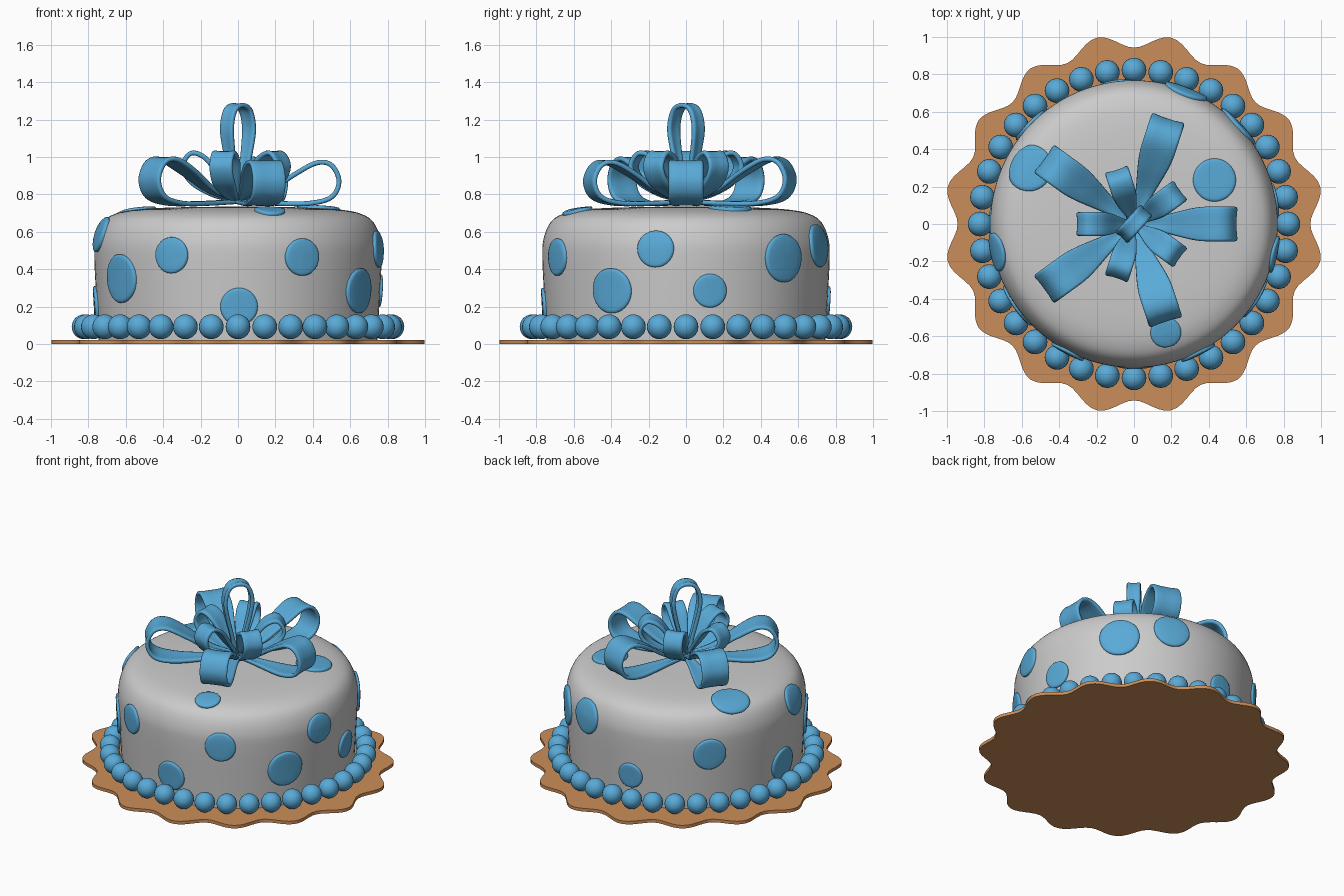
import bpy, bmesh, math
from math import sin, cos, radians, pi
from mathutils import Vector
from mathutils.bvhtree import BVHTree

if "Cube" in bpy.data.objects:
    bpy.data.objects.remove(bpy.data.objects["Cube"])


def material(name, rgb):
    m = bpy.data.materials.new(name)
    m.diffuse_color = (*rgb, 1)
    m.use_nodes = True
    m.node_tree.nodes["Principled BSDF"].inputs["Base Color"].default_value = m.diffuse_color
    return m


BLUE = material("blue_icing", (0.10, 0.40, 0.68))
BOARD = material("board_card", (0.60, 0.27, 0.10))


def build(name, verts, faces, mat=None, angle=40):
    me = bpy.data.meshes.new(name)
    me.from_pydata(verts, [], faces)
    bm = bmesh.new()
    bm.from_mesh(me)
    bmesh.ops.recalc_face_normals(bm, faces=bm.faces)
    bm.to_mesh(me)
    bm.free()
    ob = bpy.data.objects.new(name, me)
    bpy.context.collection.objects.link(ob)
    if mat:
        me.materials.append(mat)
    me.shade_smooth()
    me.set_sharp_from_angle(angle=radians(angle))
    return ob


def loft(rings, caps=True):
    """Join equal-length closed rings with quads; optionally cap both ends."""
    n = len(rings[0])
    verts = [p for r in rings for p in r]
    faces = [(i * n + j, i * n + (j + 1) % n, (i + 1) * n + (j + 1) % n, (i + 1) * n + j)
             for i in range(len(rings) - 1) for j in range(n)]
    if caps:
        faces += [tuple(range(n)), tuple(range((len(rings) - 1) * n, len(rings) * n))]
    return verts, faces


def spline(pts, steps):
    """Smooth curve through 2D points."""
    p = [Vector(q) for q in pts]
    p = [2 * p[0] - p[1]] + p + [2 * p[-1] - p[-2]]
    out = []
    for i in range(1, len(p) - 2):
        a, b, c, d = p[i - 1:i + 3]
        for k in range(steps):
            t = k / steps
            out.append(0.5 * (2 * b + (c - a) * t + (2 * a - 5 * b + 4 * c - d) * t * t
                              + (3 * b - a - 3 * c + d) * t ** 3))
    return out + [p[-2]]


# Scalloped cake board
def board_ring(z):
    ring = []
    for i in range(192):
        a = 2 * pi * i / 192
        r = 0.969 + 0.012 * cos(4 * a) - 0.038 * cos(16 * a)
        ring.append((r * cos(a), r * sin(a), z))
    return ring


build("cake_board", *loft([board_ring(0), board_ring(0.022)]), BOARD)

# Cake body, turned from a profile
profile = spline([(0.745, 0.02), (0.755, 0.2), (0.768, 0.45), (0.762, 0.56), (0.725, 0.65),
                  (0.66, 0.695), (0.55, 0.718), (0.35, 0.73), (0.02, 0.735)], 4)
cake_v, cake_f = loft([[(r * cos(2 * pi * j / 96), r * sin(2 * pi * j / 96), z) for j in range(96)]
                       for r, z in profile])
build("cake_body", cake_v, cake_f)
surface = BVHTree.FromPolygons([Vector(v) for v in cake_v], cake_f)

# Ring of pearls around the base
bm = bmesh.new()
bmesh.ops.create_uvsphere(bm, u_segments=24, v_segments=14, radius=0.066)
pearl = bpy.data.meshes.new("pearl")
bm.to_mesh(pearl)
bm.free()
pearl.materials.append(BLUE)
pearl.shade_smooth()
for i in range(36):
    ob = bpy.data.objects.new(f"pearl_{i + 1}", pearl)
    a = radians(10 * i)
    ob.location = (0.823 * cos(a), 0.823 * sin(a), 0.092)
    bpy.context.collection.objects.link(ob)


# Icing dots that follow the cake surface
def dot(name, origin, direction, radius):
    p, n, _, _ = surface.ray_cast(Vector(origin), Vector(direction))
    if n.dot(p - Vector((0, 0, 0.3))) < 0:
        n = -n
    u = n.orthogonal().normalized()
    v = n.cross(u)
    rings = []
    for f, h in ((1, -0.005), (1, 0.008), (0.96, 0.014), (0.85, 0.016),
                 (0.6, 0.016), (0.3, 0.016), (0.02, 0.016)):
        ring = []
        for j in range(32):
            a = 2 * pi * j / 32
            q, m, _, _ = surface.find_nearest(p + radius * f * (cos(a) * u + sin(a) * v))
            if m.dot(n) < 0:
                m = -m
            ring.append(q + m * h)
        rings.append(ring)
    build(name, *loft(rings), BLUE, 60)


# azimuth, height, radius of the side dots
side_dots = [(242.5, 0.475, 0.097), (296.5, 0.465, 0.10), (270.4, 0.2, 0.10), (215, 0.35, 0.13),
             (328.5, 0.285, 0.12), (191.5, 0.59, 0.105), (347.8, 0.51, 0.10), (9.7, 0.285, 0.09),
             (43, 0.46, 0.13), (68.5, 0.53, 0.12), (97, 0.225, 0.085), (136.5, 0.41, 0.107),
             (180, 0.2, 0.11)]
for i, (az, z, r) in enumerate(side_dots):
    d = Vector((cos(radians(az)), sin(radians(az)), 0))
    dot(f"side_dot_{i + 1}", d * 2 + Vector((0, 0, z)), -d, r)
for i, (x, y, r) in enumerate([(0.17, -0.58, 0.082), (0.43, 0.235, 0.115), (-0.56, 0.3, 0.125)]):
    dot(f"top_dot_{i + 1}", (x, y, 2), (0, 0, -1), r)


# Bow: each ribbon loop sweeps a rounded flat section along a path in a vertical plane
def ribbon(name, path, azimuth, width, root_width, reach, thick=0.026):
    a = radians(azimuth)
    out, side, up = Vector((cos(a), sin(a), 0)), Vector((-sin(a), cos(a), 0)), Vector((0, 0, 1))
    pts = spline(path, 6)
    rings = []
    for i, p in enumerate(pts):
        t = (pts[min(i + 1, len(pts) - 1)] - pts[max(i - 1, 0)]).normalized()
        normal = out * -t.y + up * t.x
        k = min(1, i / (len(pts) - 1) / reach, (1 - i / (len(pts) - 1)) / reach)
        w = (root_width + (width - root_width) * k * k * (3 - 2 * k)) / 2
        h = thick / 2
        section = [(w, 0), (w - 0.004, h * 0.8), (w - 0.014, h), (w * 0.4, h * 0.7), (-w * 0.4, h * 0.7),
                   (0.014 - w, h), (0.004 - w, h * 0.8)]
        section += [(-x, -y) for x, y in section]
        centre = out * p.x + up * p.y
        rings.append([centre + side * x + normal * y for x, y in section])
    build(name, *loft(rings), BLUE, 60)


big = [(0.03, 0.76), (0.2, 0.752), (0.38, 0.752), (0.5, 0.785), (0.54, 0.87), (0.5, 0.955),
       (0.42, 0.968), (0.3, 0.905), (0.17, 0.82), (0.04, 0.775)]
small = [(0.03, 0.77), (0.14, 0.8), (0.25, 0.865), (0.295, 0.95), (0.25, 1.02),
         (0.17, 0.99), (0.09, 0.88), (0.03, 0.8)]
half = [(0.012, 0.77), (0.04, 0.9), (0.075, 1.05), (0.088, 1.16), (0.06, 1.25)]
crown = half + [(0, 1.276)] + [(-x, z) for x, z in reversed(half)]
for i in range(5):
    s = 1.08 if i in (1, 2, 3) else 1.0
    path = [(r * s, 0.752 + (z - 0.752) * s) for r, z in big]
    ribbon(f"outer_bow_loop_{i + 1}", path, 72 * i, 0.185, 0.06, 0.3)
    ribbon(f"inner_bow_loop_{i + 1}", small, 36 + 72 * i, 0.13, 0.05, 0.3)
ribbon("top_bow_loop", crown, 48, 0.09, 0.05, 0.3)
